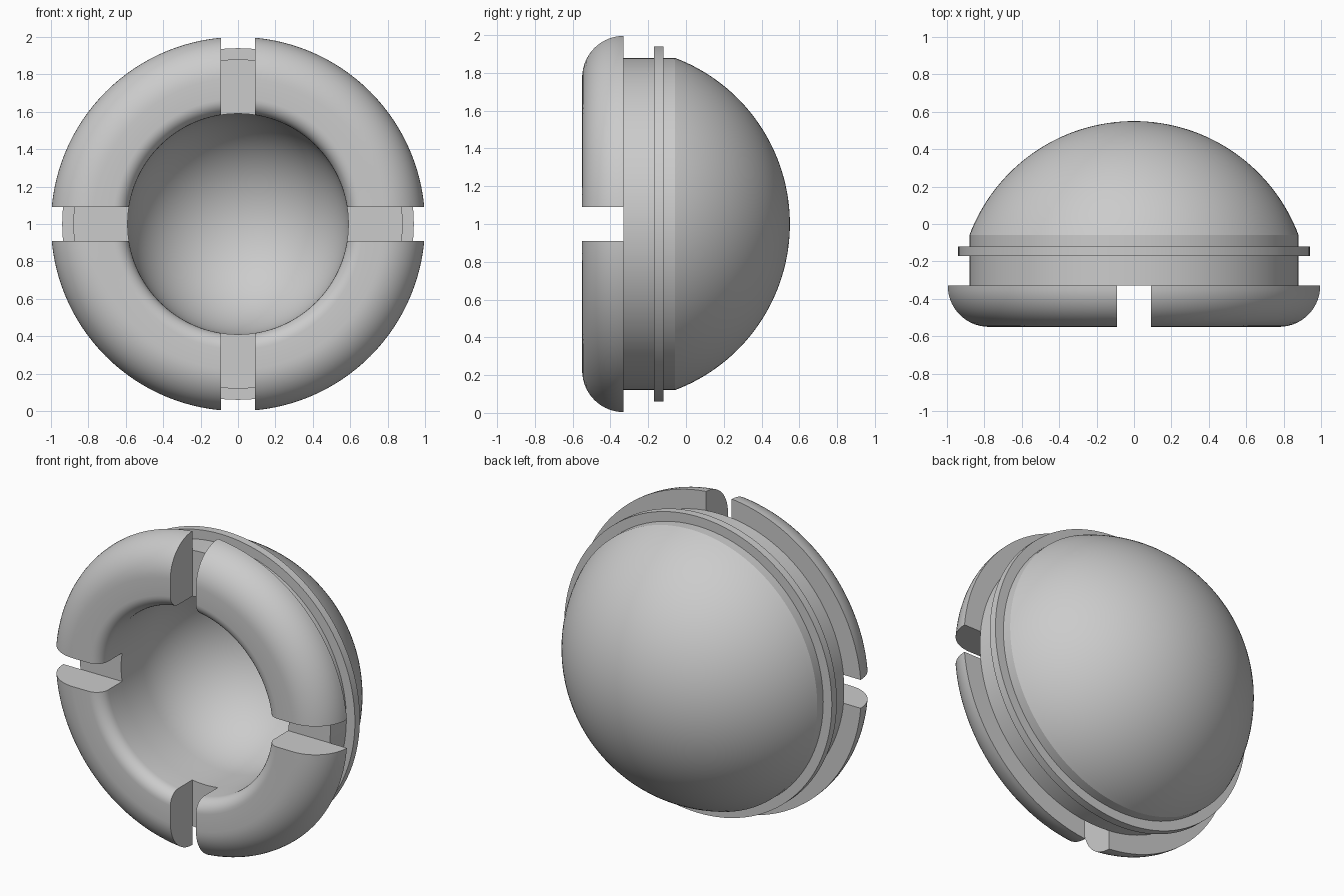
import bpy, bmesh
from math import sin, cos, pi, asin, radians
from mathutils import Matrix, Vector

cube = bpy.data.objects.get("Cube")
if cube:
    bpy.data.objects.remove(cube, do_unlink=True)

gray = bpy.data.materials.new("plain_gray")
gray.use_nodes = True
color = (0.6, 0.6, 0.6, 1)
gray.diffuse_color = color
gray.node_tree.nodes["Principled BSDF"].inputs["Base Color"].default_value = color

SEGMENTS = 128


def arc(r, y, rad_r, rad_y, start, end, steps):
    """Elliptical arc of (radius, depth) points; angle 0 points outward."""
    angles = [radians(start + (end - start) * i / steps) for i in range(steps + 1)]
    return [(r + rad_r * cos(a), y + rad_y * sin(a)) for a in angles]


def lathe(name, profile, closed):
    """Spin a (radius, depth) profile around the front-to-back axis."""
    bm = bmesh.new()
    verts = [bm.verts.new((r, y, 0)) for r, y in profile]
    edges = [bm.edges.new(pair) for pair in zip(verts, verts[1:])]
    if closed:
        edges.append(bm.edges.new((verts[-1], verts[0])))
    bmesh.ops.spin(bm, geom=verts + edges, axis=(0, 1, 0), cent=(0, 0, 0),
                   angle=2 * pi, steps=SEGMENTS, use_merge=False)
    bmesh.ops.remove_doubles(bm, verts=bm.verts, dist=0.0005)
    bmesh.ops.recalc_face_normals(bm, faces=bm.faces)
    mesh = bpy.data.meshes.new(name)
    bm.to_mesh(mesh)
    bm.free()
    obj = bpy.data.objects.new(name, mesh)
    obj.location.z = 1
    mesh.materials.append(gray)
    bpy.context.collection.objects.link(obj)
    return obj


def smooth(obj):
    bpy.ops.object.select_all(action='DESELECT')
    obj.select_set(True)
    bpy.context.view_layer.objects.active = obj
    bpy.ops.object.shade_smooth_by_angle(angle=radians(20))


# Domed body: hollow bowl inside, raised band and spherical cap outside
BORE, BODY, BAND, DOME = 0.59, 0.88, 0.94, 0.94
BACK = -0.33
edge = 90 - asin(BODY / DOME) * 180 / pi
bowl = arc(0, -0.12, BORE, 0.58, 90, 0, 24)
side = [(BORE, BACK), (BODY, BACK), (BODY, -0.17), (BAND, -0.17),
        (BAND, -0.12), (BODY, -0.12)]
cap = arc(0, -0.39, DOME, DOME, edge, 90, 32)
smooth(lathe("domed_body", bowl + side + cap, False))

# Rounded front flange
outer = arc(0.78, BACK, 0.22, 0.22, 0, -90, 14)
inner = arc(0.67, -0.47, 0.08, 0.08, -90, -180, 8)
flange = lathe("front_flange", outer + inner + [(BORE, BACK)], True)

# Crossing slots split the flange into four quadrants
for name, size in (("slot_cutter_across", (3, 0.4, 0.18)),
                   ("slot_cutter_upright", (0.18, 0.4, 3))):
    bm = bmesh.new()
    bmesh.ops.create_cube(bm, size=1)
    bmesh.ops.scale(bm, vec=Vector(size), verts=bm.verts)
    mesh = bpy.data.meshes.new(name)
    bm.to_mesh(mesh)
    bm.free()
    cutter = bpy.data.objects.new(name, mesh)
    cutter.location = (0, -0.45, 1)
    bpy.context.collection.objects.link(cutter)
    bpy.context.view_layer.update()
    mod = flange.modifiers.new(name, 'BOOLEAN')
    mod.operation = 'DIFFERENCE'
    mod.object = cutter
    mod.solver = 'EXACT'
    bpy.context.view_layer.objects.active = flange
    bpy.ops.object.modifier_apply(modifier=name)
    bpy.data.objects.remove(cutter, do_unlink=True)
smooth(flange)
